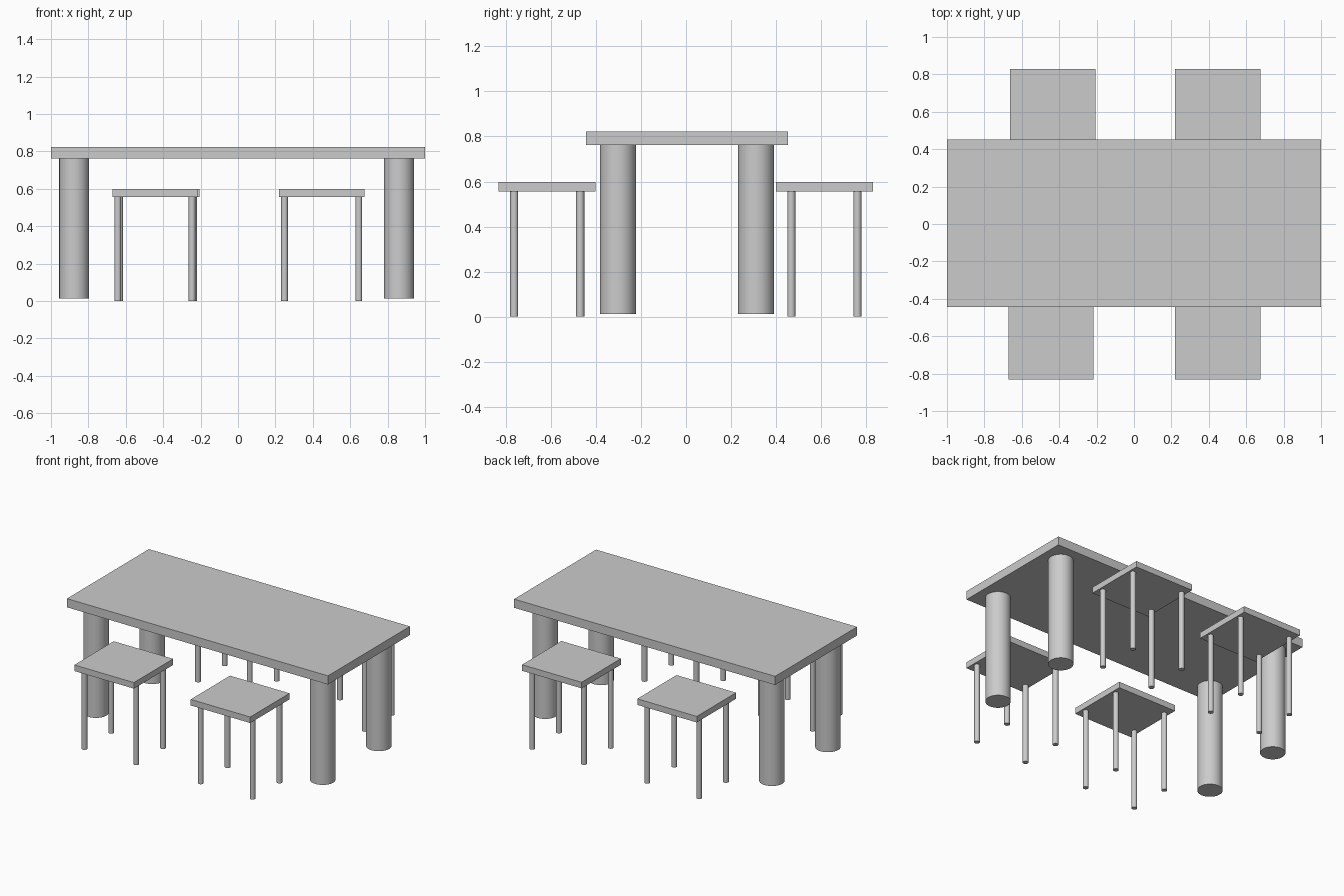
import bpy

if "Cube" in bpy.data.objects:
    bpy.data.objects.remove(bpy.data.objects["Cube"])


def box(name, x0, x1, y0, y1, z0, z1):
    bpy.ops.mesh.primitive_cube_add(size=1, location=((x0 + x1) / 2, (y0 + y1) / 2, (z0 + z1) / 2))
    ob = bpy.context.object
    ob.name = name
    ob.scale = (x1 - x0, y1 - y0, z1 - z0)
    bpy.ops.object.transform_apply(location=False, rotation=False, scale=True)


def post(name, x, y, r, z0, z1):
    bpy.ops.mesh.primitive_cylinder_add(vertices=32, radius=r, depth=z1 - z0,
                                        location=(x, y, (z0 + z1) / 2))
    bpy.context.object.name = name
    bpy.ops.object.shade_smooth_by_angle()


def stool(name, cx, cy):
    # Flat seat on four slim round legs
    box(name + "_seat", cx - 0.228, cx + 0.228, cy - 0.215, cy + 0.215, 0.556, 0.598)
    for sx in (-1, 1):
        for sy in (-1, 1):
            post(name + "_leg", cx + sx * 0.1985, cy + sy * 0.1465, 0.018, 0, 0.556)


# Table top and its four thick round legs
box("table_top", -1, 1, -0.444, 0.453, 0.762, 0.822)
for x in (-0.876, 0.861):
    for y in (-0.302, 0.311):
        post("table_leg", x, y, 0.08, 0.012, 0.762)

# Four stools, two on each long side
stool("front_left_stool", -0.444, -0.616)
stool("front_right_stool", 0.4475, -0.616)
stool("back_left_stool", -0.435, 0.614)
stool("back_right_stool", 0.4475, 0.614)
